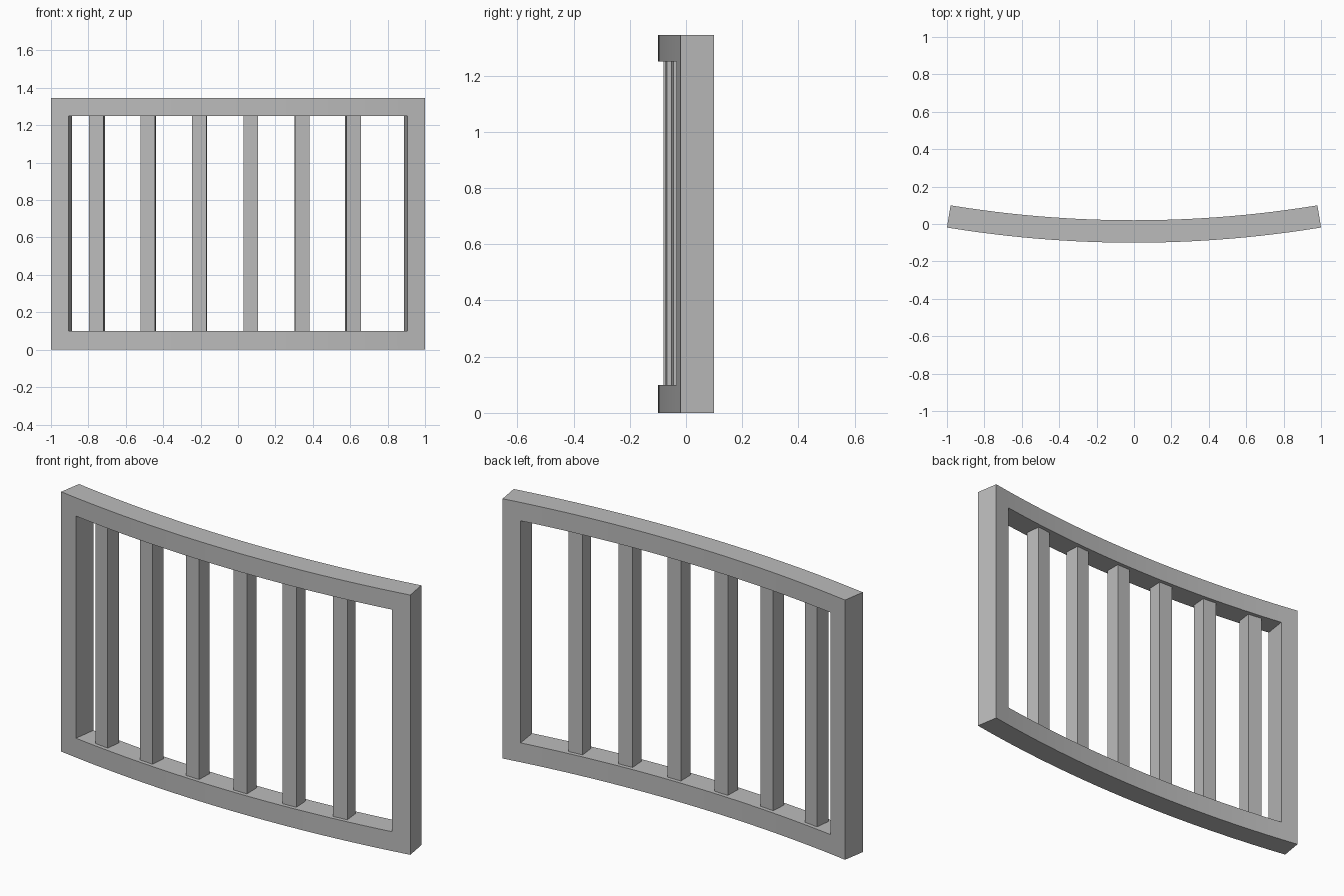
import bpy, bmesh, math
from mathutils import Matrix, Vector

if "Cube" in bpy.data.objects:
    bpy.data.objects.remove(bpy.data.objects["Cube"])

R, DEPTH, HEIGHT = 6.2, 0.12, 1.345      # outer (front) radius, frame depth, height
CY = R - 0.1                             # y of the arc centre
END, POST = math.asin(1 / R), math.asin(0.905 / R)

grey = bpy.data.materials.new("grey")
grey.diffuse_color = (0.5, 0.5, 0.5, 1)
grey.use_nodes = True
grey.node_tree.nodes["Principled BSDF"].inputs["Base Color"].default_value = grey.diffuse_color


def arc(r, a, z):
    return Vector((r * math.sin(a), CY - r * math.cos(a), z))


def finish(name, bm):
    bmesh.ops.recalc_face_normals(bm, faces=bm.faces)
    me = bpy.data.meshes.new(name)
    bm.to_mesh(me)
    bm.free()
    me.materials.append(grey)
    ob = bpy.data.objects.new(name, me)
    bpy.context.collection.objects.link(ob)
    return ob


# Curved frame: front sheet with an opening, extruded towards the arc centre
N = 24
angles = [-END] + [-POST + 2 * POST * i / N for i in range(N + 1)] + [END]
levels = [0, 0.1, 1.25, HEIGHT]
bm = bmesh.new()
grid = [[bm.verts.new(arc(R, a, z)) for z in levels] for a in angles]
for i in range(len(angles) - 1):
    for j in range(3):
        if j == 1 and 0 < i < len(angles) - 2:
            continue
        bm.faces.new((grid[i][j], grid[i + 1][j], grid[i + 1][j + 1], grid[i][j + 1]))
loose = [v for c in grid for v in c if not v.link_faces]
bmesh.ops.delete(bm, geom=loose, context='VERTS')
ext = bmesh.ops.extrude_face_region(bm, geom=bm.faces[:], use_keep_orig=True)
for v in ext["geom"]:
    if isinstance(v, bmesh.types.BMVert):
        k = (R - DEPTH) / R
        v.co.x *= k
        v.co.y = CY + (v.co.y - CY) * k
frame = finish("curved_frame", bm)
bpy.context.view_layer.objects.active = frame
frame.select_set(True)
bpy.ops.object.shade_smooth_by_angle(angle=math.radians(30))

# Six upright bars, each turned to follow the arc
for n in range(6):
    a = math.asin((-0.753 + 0.2737 * n) / (R - DEPTH / 2))
    bm = bmesh.new()
    m = (Matrix.Translation(arc(R - DEPTH / 2, a, 0.675)) @ Matrix.Rotation(a, 4, 'Z')
         @ Matrix.Diagonal((0.077, 0.08, 1.15, 1)))
    bmesh.ops.create_cube(bm, size=1, matrix=m)
    finish(f"upright_bar_{n + 1}", bm)
